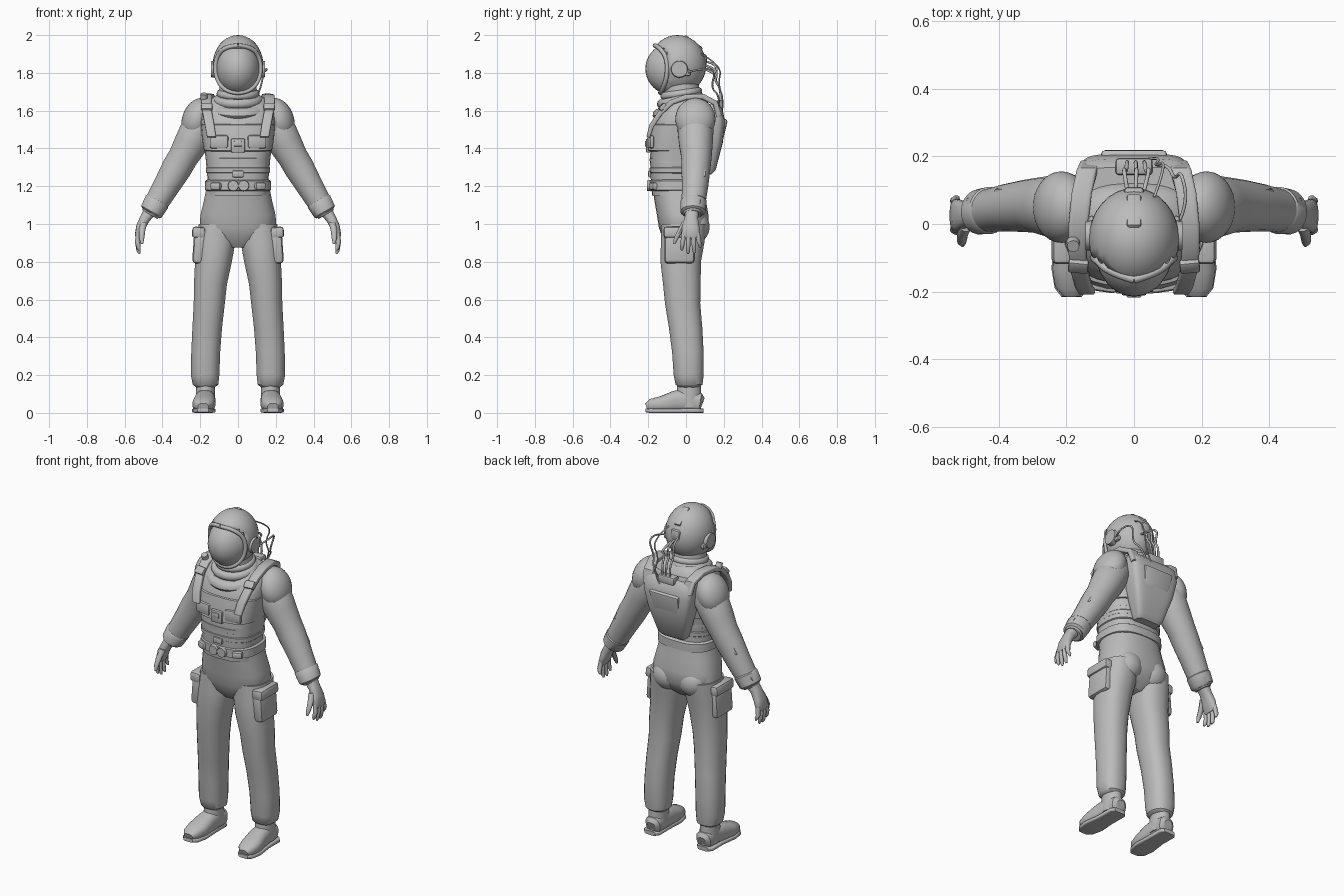
import bpy, bmesh, math
from mathutils import Vector, Matrix

grey = bpy.data.materials.new("suit_grey")
grey.diffuse_color = (0.5, 0.5, 0.5, 1)
X, Y = Vector((1, 0, 0)), Vector((0, 1, 0))


def finish(bm, name, angle=40):
    bmesh.ops.recalc_face_normals(bm, faces=bm.faces)
    me = bpy.data.meshes.new(name)
    bm.to_mesh(me)
    bm.free()
    ob = bpy.data.objects.new(name, me)
    bpy.context.collection.objects.link(ob)
    me.materials.append(grey)
    bpy.ops.object.select_all(action='DESELECT')
    ob.select_set(True)
    bpy.context.view_layer.objects.active = ob
    bpy.ops.object.shade_smooth_by_angle(angle=math.radians(angle))
    return ob


def loft(name, rings, u=X, v=None, power=2.0, n=24, s=1):
    """Skin of superellipse rings (x, y, z, ru, rv); v=None follows the path."""
    bm = bmesh.new()
    pts = [Vector((r[0] * s, r[1], r[2])) for r in rings]
    loops = []
    for i, r in enumerate(rings):
        t = pts[min(i + 1, len(pts) - 1)] - pts[max(i - 1, 0)]
        w = v or t.cross(u).normalized()
        loop = []
        for k in range(n):
            a = 2 * math.pi * (k + 0.5) / n
            c, d = math.cos(a), math.sin(a)
            c = math.copysign(abs(c) ** (2 / power), c)
            d = math.copysign(abs(d) ** (2 / power), d)
            loop.append(bm.verts.new(pts[i] + u * c * r[3] + w * d * r[4]))
        loops.append(loop)
    for a, b in zip(loops, loops[1:]):
        for k in range(n):
            bm.faces.new((a[k], a[(k + 1) % n], b[(k + 1) % n], b[k]))
    bm.faces.new(loops[0])
    bm.faces.new(loops[-1])
    return finish(bm, name)


def box(name, loc, size, rot=(0, 0, 0), bevel=0.012, taper=1.0):
    bm = bmesh.new()
    bmesh.ops.create_cube(bm, size=1)
    for p in bm.verts:
        if p.co.z < 0:
            p.co.x *= taper
    bmesh.ops.scale(bm, vec=size, verts=bm.verts)
    bmesh.ops.bevel(bm, geom=bm.edges[:], offset=bevel, segments=2, affect='EDGES', profile=0.5)
    ob = finish(bm, name)
    ob.location, ob.rotation_euler = loc, rot
    return ob


def ball(name, loc, rad, rot=(0, 0, 0), keep=None):
    bm = bmesh.new()
    bmesh.ops.create_uvsphere(bm, u_segments=32, v_segments=20, radius=1)
    if keep:
        bmesh.ops.delete(bm, geom=[f for f in bm.faces if not keep(f.calc_center_median())],
                         context='FACES')
    bmesh.ops.scale(bm, vec=rad, verts=bm.verts)
    ob = finish(bm, name)
    ob.location, ob.rotation_euler = loc, rot
    return ob


def disc(name, loc, r, depth, rot):
    bm = bmesh.new()
    bmesh.ops.create_cone(bm, cap_ends=True, segments=20, radius1=r, radius2=r * 0.9, depth=depth)
    ob = finish(bm, name)
    ob.location, ob.rotation_euler = loc, rot
    return ob


def roll(name, loc, rx, ry, tube, tilt, squash=1.0):
    """Soft fabric ring."""
    bm = bmesh.new()
    rows = []
    for i in range(32):
        a = 2 * math.pi * i / 32
        rows.append([bm.verts.new(((rx + tube * math.cos(b)) * math.cos(a),
                                   (ry + tube * math.cos(b)) * math.sin(a),
                                   tube * squash * math.sin(b)))
                     for b in (2 * math.pi * j / 10 for j in range(10))])
    for i in range(32):
        for j in range(10):
            q, p = rows[i], rows[(i + 1) % 32]
            bm.faces.new((q[j], p[j], p[(j + 1) % 10], q[(j + 1) % 10]))
    ob = finish(bm, name)
    ob.location, ob.rotation_euler = loc, (tilt, 0, 0)


def hose(name, pts, r):
    cu = bpy.data.curves.new(name, 'CURVE')
    cu.dimensions, cu.bevel_depth, cu.bevel_resolution = '3D', r, 2
    sp = cu.splines.new('NURBS')
    sp.points.add(len(pts) - 1)
    for p, q in zip(sp.points, pts):
        p.co = (*q, 1)
    sp.use_endpoint_u, sp.order_u = True, 3
    cu.materials.append(grey)
    bpy.context.collection.objects.link(bpy.data.objects.new(name, cu))


# Helmet: shell with open face, visor, brow and rear fittings
shell = ball("helmet_shell", (0, -0.045, 1.842), (0.134, 0.152, 0.158),
             keep=lambda c: c.y > -0.42 or c.z > 0.6)
sol = shell.modifiers.new("thickness", 'SOLIDIFY')
sol.thickness = 0.012
ball("visor", (0, -0.066, 1.822), (0.118, 0.149, 0.142))
hose("visor_rim", [(0, -0.165, 1.945), (0.07, -0.145, 1.94), (0.118, -0.1, 1.88), (0.12, -0.1, 1.78),
                   (0.075, -0.125, 1.71), (0, -0.14, 1.69), (-0.075, -0.125, 1.71),
                   (-0.12, -0.1, 1.78), (-0.118, -0.1, 1.88), (-0.07, -0.145, 1.94),
                   (0, -0.165, 1.945)], 0.012)
box("helmet_crest", (0, 0.035, 1.955), (0.045, 0.12, 0.03), (-0.65, 0, 0), 0.01)
box("helmet_rear_fitting", (0, 0.095, 1.87), (0.06, 0.03, 0.06))
for s in (-1, 1):
    disc("ear_disc", (s * 0.13, -0.035, 1.82), 0.047, 0.028, (0, s * math.pi / 2, 0))
    box("ear_clip", (s * 0.125, 0.0, 1.80), (0.025, 0.05, 0.035))

# Neck and draped collar
loft("neck", [(0, -0.01, 1.55, 0.14, 0.12), (0, -0.01, 1.64, 0.12, 0.11),
              (0, -0.025, 1.70, 0.1, 0.1), (0, -0.035, 1.76, 0.1, 0.1)], v=Y)
roll("collar_top", (0, -0.025, 1.69), 0.092, 0.09, 0.022, 0.15)
roll("collar_mid", (0, -0.03, 1.655), 0.108, 0.1, 0.026, 0.2)
roll("collar_drape", (0, -0.035, 1.615), 0.126, 0.112, 0.036, 0.3, 0.85)

# Torso, vest and belt
loft("torso", [(0, -0.045, 1.15, 0.163, 0.135), (0, -0.05, 1.25, 0.163, 0.138),
               (0, -0.048, 1.35, 0.172, 0.143), (0, -0.035, 1.45, 0.187, 0.15),
               (0, -0.02, 1.54, 0.197, 0.155), (0, -0.005, 1.61, 0.19, 0.135),
               (0, 0.01, 1.66, 0.155, 0.1), (0, 0.015, 1.685, 0.1, 0.07)], v=Y, power=2.7, n=32)
loft("chest_vest", [(0, -0.048, 1.385, 0.17, 0.142), (0, -0.047, 1.39, 0.181, 0.156),
                    (0, -0.04, 1.46, 0.192, 0.157), (0, -0.027, 1.525, 0.198, 0.157),
                    (0, -0.024, 1.53, 0.188, 0.147)], v=Y, power=2.9, n=32)
for z in (1.285, 1.335):
    loft("waist_band", [(0, -0.048, z - 0.017, 0.164, 0.136), (0, -0.048, z - 0.012, 0.17, 0.144),
                        (0, -0.048, z + 0.012, 0.171, 0.145), (0, -0.048, z + 0.017, 0.166, 0.138)],
         v=Y, power=2.7, n=32)
loft("belt", [(0, -0.045, 1.175, 0.165, 0.138), (0, -0.045, 1.18, 0.176, 0.148),
              (0, -0.045, 1.228, 0.174, 0.148), (0, -0.045, 1.235, 0.164, 0.138)],
     v=Y, power=2.7, n=32)
box("chest_buckle", (0, -0.2, 1.415), (0.075, 0.025, 0.075), bevel=0.008)
box("chest_buckle_latch", (0, -0.208, 1.425), (0.045, 0.02, 0.03), bevel=0.006)
box("belly_clip", (0, -0.19, 1.265), (0.06, 0.02, 0.035), bevel=0.006)
for x in (-0.025, 0.03):
    disc("belt_buckle", (x, -0.196, 1.203), 0.03, 0.02, (math.pi / 2, 0, 0))
for s in (-1, 1):
    box("chest_pouch", (s * 0.1, -0.187, 1.435), (0.1, 0.025, 0.07), (0, 0, s * 0.15))
    box("belt_pouch", (s * 0.115, -0.17, 1.2), (0.06, 0.04, 0.04), (0, 0, s * 0.4))

# Trousers, thigh pockets and boots
loft("pelvis", [(0, -0.025, 0.875, 0.07, 0.06), (0, -0.018, 0.92, 0.16, 0.105),
                (0, -0.012, 0.98, 0.205, 0.132), (0, -0.018, 1.05, 0.199, 0.137),
                (0, -0.03, 1.12, 0.182, 0.137), (0, -0.04, 1.19, 0.168, 0.138)],
     v=Y, power=2.4, n=32)
for s in (-1, 1):
    loft("leg", [(0.11, -0.01, 1.0, 0.098, 0.12), (0.118, -0.018, 0.9, 0.104, 0.116),
                 (0.13, -0.028, 0.8, 0.098, 0.108), (0.146, -0.022, 0.68, 0.088, 0.1),
                 (0.152, -0.018, 0.58, 0.083, 0.094), (0.163, -0.002, 0.45, 0.079, 0.089),
                 (0.171, 0.01, 0.32, 0.077, 0.084), (0.174, 0.014, 0.2, 0.076, 0.08),
                 (0.172, 0.016, 0.15, 0.068, 0.072), (0.172, 0.016, 0.135, 0.05, 0.055)],
         v=Y, power=2.3, s=s)
    box("thigh_pocket", (s * 0.202, -0.035, 0.885), (0.07, 0.16, 0.19), (0, s * -0.07, 0), 0.02)
    box("pocket_flap", (s * 0.208, -0.035, 0.955), (0.07, 0.168, 0.06), (0, s * -0.07, 0), 0.015)
    ball("buttock", (s * 0.085, 0.04, 0.985), (0.09, 0.085, 0.09))
    loft("boot_shaft", [(0.172, 0.015, 0.03, 0.052, 0.068), (0.172, 0.015, 0.1, 0.052, 0.066),
                        (0.172, 0.018, 0.19, 0.05, 0.06)], v=Y, s=s)
    loft("boot_foot", [(0.17, 0.088, 0.05, 0.028, 0.03), (0.17, 0.075, 0.055, 0.048, 0.05),
                       (0.172, 0.0, 0.065, 0.052, 0.062), (0.176, -0.06, 0.06, 0.056, 0.057),
                       (0.181, -0.13, 0.046, 0.061, 0.043), (0.184, -0.185, 0.04, 0.05, 0.034),
                       (0.185, -0.21, 0.032, 0.028, 0.02)], power=2.5, s=s)
    loft("boot_sole", [(0.178, 0.092, 0.012, 0.035, 0.012), (0.178, 0.07, 0.012, 0.054, 0.012),
                       (0.178, -0.03, 0.012, 0.053, 0.012), (0.182, -0.13, 0.012, 0.063, 0.012),
                       (0.184, -0.19, 0.012, 0.051, 0.012), (0.185, -0.215, 0.014, 0.03, 0.01)],
         power=5, s=s)

# Sleeves, shoulder caps, cuffs and gloved hands
for s in (-1, 1):
    loft("sleeve", [(0.15, 0.05, 1.59, 0.075, 0.075), (0.195, 0.05, 1.53, 0.098, 0.098),
                    (0.25, 0.052, 1.425, 0.09, 0.09), (0.29, 0.055, 1.355, 0.081, 0.08),
                    (0.325, 0.053, 1.295, 0.077, 0.08), (0.38, 0.048, 1.2, 0.07, 0.071),
                    (0.43, 0.04, 1.115, 0.064, 0.064), (0.455, 0.036, 1.07, 0.061, 0.059),
                    (0.467, 0.035, 1.05, 0.045, 0.045)], u=Y, s=s)
    ball("shoulder_cap", (s * 0.215, 0.05, 1.555), (0.08, 0.106, 0.115), (0, s * -0.35, 0))
    loft("cuff", [(0.425, 0.04, 1.125, 0.064, 0.062), (0.429, 0.04, 1.118, 0.07, 0.068),
                  (0.458, 0.036, 1.066, 0.067, 0.063), (0.463, 0.036, 1.058, 0.056, 0.054)],
         u=Y, s=s)
    box("sleeve_panel", (s * 0.378, 0.06, 1.30), (0.02, 0.09, 0.12), (0, s * -0.53, 0), 0.008)
    box("wrist_unit", (s * 0.478, 0.045, 1.125), (0.025, 0.065, 0.05), (0, s * -0.53, 0), 0.008)
    loft("palm", [(0.46, 0.034, 1.075, 0.036, 0.036), (0.492, 0.028, 1.03, 0.036, 0.028),
                  (0.515, 0.025, 0.985, 0.046, 0.025), (0.527, 0.025, 0.94, 0.05, 0.02),
                  (0.529, 0.025, 0.925, 0.042, 0.013)], u=Y, power=2.5, s=s, n=16)
    for y, end in ((-0.012, 0.86), (0.013, 0.842), (0.038, 0.845), (0.062, 0.875)):
        tip = y + (y - 0.02) * 0.3
        loft("finger", [(0.526, y, 0.95, 0.013, 0.014), (0.532, (y + tip) / 2, 0.905, 0.0125, 0.0135),
                        (0.526, tip, end + 0.015, 0.011, 0.011), (0.521, tip, end, 0.005, 0.005)],
             u=Y, s=s, n=10)
    loft("thumb", [(0.498, -0.005, 1.01, 0.018, 0.018), (0.508, -0.03, 0.965, 0.016, 0.017),
                   (0.51, -0.052, 0.925, 0.013, 0.014), (0.508, -0.062, 0.895, 0.006, 0.006)],
         u=Y, s=s, n=10)

# Backpack with sloped rear plate and shoulder straps
loft("backpack", [(0, 0.105, 1.262, 0.075, 0.03), (0, 0.115, 1.285, 0.09, 0.042),
                  (0, 0.13, 1.43, 0.135, 0.065), (0, 0.14, 1.54, 0.158, 0.068),
                  (0, 0.135, 1.61, 0.155, 0.058), (0, 0.128, 1.635, 0.14, 0.04)],
     v=Y, power=4.5, n=32)
box("pack_rear_plate", (0, 0.178, 1.445), (0.2, 0.035, 0.23), (-0.24, 0, 0), 0.014, 0.72)
box("pack_top_valve", (0, 0.17, 1.63), (0.11, 0.05, 0.05), bevel=0.01)
for s in (-1, 1):
    loft("shoulder_strap", [(0.13, 0.175, 1.57, 0.03, 0.015), (0.14, 0.155, 1.64, 0.03, 0.015),
                            (0.155, 0.09, 1.675, 0.03, 0.015), (0.165, 0.0, 1.672, 0.029, 0.015),
                            (0.168, -0.075, 1.645, 0.027, 0.014), (0.163, -0.135, 1.59, 0.025, 0.014),
                            (0.15, -0.182, 1.52, 0.025, 0.013), (0.14, -0.2, 1.46, 0.024, 0.01)],
         power=5, n=16, s=s)
    box("strap_buckle", (s * 0.165, -0.125, 1.62), (0.06, 0.022, 0.045), (-0.75, 0, s * 0.1), 0.007)
disc("strap_dial", (-0.18, -0.06, 1.675), 0.02, 0.03, (0.4, 0, 0))

# Air hoses between helmet and backpack
for i, x in enumerate((-0.02, 0.005, 0.03)):
    hose("air_hose", [(x, 0.1, 1.86 - i * 0.02), (x * 1.6, 0.17, 1.85 - i * 0.03),
                      (x * 1.2, 0.15, 1.76), (x, 0.19, 1.71), (x, 0.18, 1.6)], 0.006)
hose("side_hose", [(0.13, 0.0, 1.80), (0.16, 0.06, 1.82), (0.14, 0.16, 1.82),
                   (0.12, 0.13, 1.72), (0.1, 0.18, 1.68), (0.05, 0.175, 1.6)], 0.005)
hose("loose_cable", [(0.06, 0.08, 1.9), (0.1, 0.19, 1.84), (0.06, 0.17, 1.74),
                     (0.08, 0.2, 1.66), (0.03, 0.19, 1.58)], 0.004)
